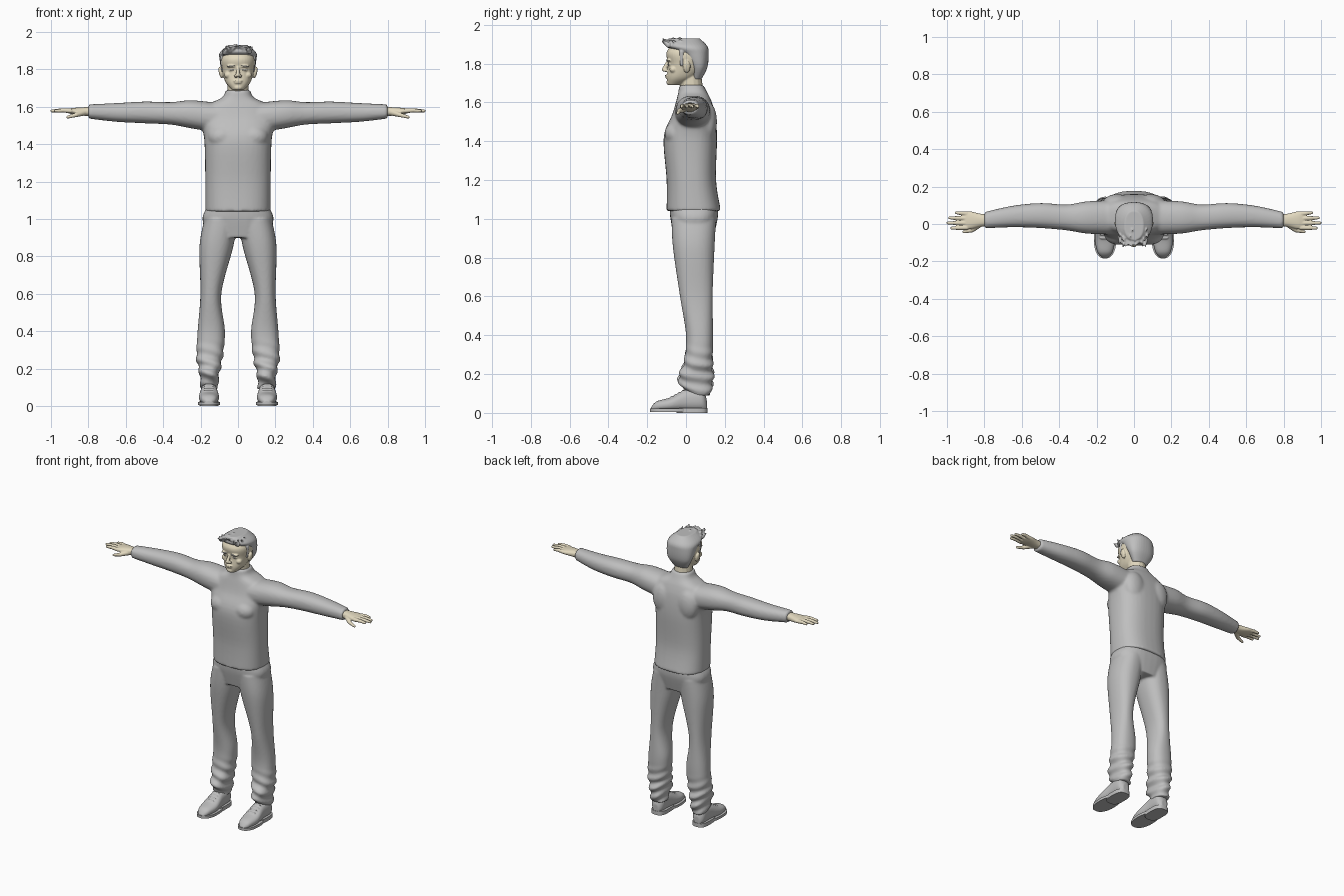
import bpy, bmesh, math, random
from mathutils import Vector, Matrix

random.seed(4)
if "Cube" in bpy.data.objects:
    bpy.data.objects.remove(bpy.data.objects["Cube"])

SIDES = {"left": 1, "right": -1}


def material(name, rgb):
    mat = bpy.data.materials.new(name)
    mat.use_nodes = True
    mat.diffuse_color = (*rgb, 1)
    mat.node_tree.nodes["Principled BSDF"].inputs["Base Color"].default_value = mat.diffuse_color
    return mat


GREY = material("cloth grey", (0.52, 0.52, 0.52))
SKIN = material("pale skin", (0.76, 0.69, 0.52))


def spline(rows, steps):
    """Smooth rows of numbers by cubic blending with finite-difference slopes."""
    rows = [Vector(row) for row in rows]
    last = len(rows) - 1
    slopes = [(rows[min(i + 1, last)] - rows[max(i - 1, 0)]) / 2 for i in range(last + 1)]
    for i in range(last):
        for step in range(steps):
            t = step / steps
            ease = t * t * (3 - 2 * t)
            yield (rows[i].lerp(rows[i + 1], ease)
                   + slopes[i] * t * (1 - t) ** 2 - slopes[i + 1] * t * t * (1 - t))
    yield rows[last]


def loft(bm, axis, rows, side=1, power=2.3, steps=6, fold=None):
    """Skin rounded sections given as (position, centre, centre, half size, half size)."""
    u, v = [k for k in range(3) if k != axis]
    count = 36
    loops = []
    for position, centre_u, centre_v, half_u, half_v in spline(rows, steps):
        loop = []
        for k in range(count):
            angle = math.tau * k / count
            grow = 1 + fold(position, angle) if fold else 1
            point = Vector()
            point[axis] = position
            for i, centre, half, wave in ((u, centre_u, half_u, math.cos(angle)),
                                          (v, centre_v, half_v, math.sin(angle))):
                point[i] = centre + half * grow * math.copysign(abs(wave) ** (2 / power), wave)
            point.x *= side
            loop.append(bm.verts.new(point))
        loops.append(loop)
    for lower, upper in zip(loops, loops[1:]):
        for k in range(count):
            bm.faces.new((lower[k], lower[k - 1], upper[k - 1], upper[k]))
    bm.faces.new(loops[0])
    bm.faces.new(loops[-1])


def column(bm, rows, power=2.3):
    """Upright centred form from rows of (height, half width, front, back)."""
    loft(bm, 2, [(z, 0, (front + back) / 2, half, (back - front) / 2)
                 for z, half, front, back in rows], power=power)


def ball(bm, centre, radii, tilt=0):
    matrix = Matrix.LocRotScale(Vector(centre), Matrix.Rotation(tilt, 3, 'Y'), Vector(radii))
    bmesh.ops.create_uvsphere(bm, u_segments=20, v_segments=12, radius=1, matrix=matrix)


def limb(bm, start, end, start_radius, end_radius):
    """Round-ended tapered rod."""
    start, end = Vector(start), Vector(end)
    span = end - start
    turn = span.to_track_quat('Z', 'Y').to_matrix().to_4x4()
    bmesh.ops.create_cone(bm, cap_ends=True, segments=14, radius1=start_radius, radius2=end_radius,
                          depth=span.length, matrix=Matrix.Translation((start + end) / 2) @ turn)
    ball(bm, start, [start_radius] * 3)
    ball(bm, end, [end_radius] * 3)


def make(name, bm, mat, voxel=0, relax=3):
    """Turn the gathered pieces into one object, blending them when a voxel size is given."""
    bmesh.ops.recalc_face_normals(bm, faces=bm.faces)
    mesh = bpy.data.meshes.new(name)
    bm.to_mesh(mesh)
    bm.free()
    mesh.materials.append(mat)
    obj = bpy.data.objects.new(name, mesh)
    bpy.context.scene.collection.objects.link(obj)
    if voxel:
        blend = obj.modifiers.new("Blend", 'REMESH')
        blend.mode = 'VOXEL'
        blend.voxel_size = voxel
        blend.use_smooth_shade = True
        smooth = obj.modifiers.new("Relax", 'SMOOTH')
        smooth.factor = 0.5
        smooth.iterations = relax
    else:
        bpy.context.view_layer.objects.active = obj
        obj.select_set(True)
        bpy.ops.object.shade_smooth_by_angle()
        obj.select_set(False)


# Sweater: torso with chest, shoulder blades and both sleeves blended together
bm = bmesh.new()
column(bm, [(1.04, .175, -.1, .18), (1.2, .175, -.1, .155), (1.42, .18, -.115, .16),
            (1.54, .2, -.07, .15), (1.61, .16, -.05, .13), (1.65, .085, -.04, .11),
            (1.69, .066, -.035, .09)], power=2.5)
for side in SIDES.values():
    sleeve = [(.1, .035, 1.54, .08), (.25, .035, 1.56, .075), (.36, .035, 1.565, .06),
              (.5, .045, 1.57, .058), (.65, .04, 1.57, .05), (.8, .02, 1.575, .038)]
    loft(bm, 0, [(x, y, z, r * 1.15, r) for x, y, z, r in sleeve], side)
    ball(bm, (side * .085, -.055, 1.44), (.075, .056, .06))
    ball(bm, (side * .09, .115, 1.5), (.075, .045, .1))
make("sweater", bm, GREY, voxel=.009, relax=5)

# Trousers: hips and legs with gathered folds near the ankles
bm = bmesh.new()
column(bm, [(.9, .16, -.06, .14), (1, .19, -.08, .163), (1.06, .168, -.085, .165)], power=2.6)
for side in SIDES.values():
    def crease(z, angle):
        gather = max(0, min(1, (.36 - z) * 8))
        return gather * .1 * math.sin(z * 95 + 2.5 * math.sin(angle + side) + side)
    loft(bm, 2, [(1, .09, .04, .09, .115), (.85, .116, .04, .09, .107), (.6, .145, .053, .056, .084),
                 (.4, .143, .07, .073, .07), (.26, .152, .063, .07, .074),
                 (.17, .153, .05, .052, .09), (.09, .153, .07, .047, .053)],
         side, steps=10, fold=crease)
make("trousers", bm, GREY, voxel=.007, relax=4)

# Shoes: rounded uppers with laces, on flat soles with a heel block
for label, side in SIDES.items():
    bm = bmesh.new()
    upper = [(-.18, .015, .03), (-.15, .04, .06), (-.08, .054, .08), (0, .046, .12),
             (.08, .043, .125), (.107, .02, .07)]
    loft(bm, 1, [(y, .155, (top + .01) / 2, half, (top - .01) / 2) for y, half, top in upper], side)
    for k in range(4):
        y, z = -.075 + .02 * k, .083 + .01 * k
        limb(bm, (side * .135, y, z), (side * .178, y, z), .005, .005)
    make(label + "_shoe", bm, GREY, voxel=.004)
    bm = bmesh.new()
    loft(bm, 2, [(z, .155, -.08, .06, .105) for z in (.005, .022)], side, steps=1)
    loft(bm, 2, [(z, .155, .03, .05, .08) for z in (0, .026)], side, power=3, steps=1)
    make(label + "_sole", bm, GREY)

# Hands: flat palm, four fingers with one knuckle each, and a lowered thumb
for label, side in SIDES.items():
    bm = bmesh.new()
    loft(bm, 0, [(.77, .02, 1.575, .03, .025), (.82, .02, 1.575, .035, .023),
                 (.88, .02, 1.577, .048, .017), (.915, .02, 1.577, .042, .009)], side)
    for k, length in enumerate((.08, .1, .09, .055)):
        y = .025 * k - .02
        root = Vector((side * .895, y, 1.578))
        tip = root + Vector((side * length, y / 10, 0))
        knuckle = root.lerp(tip, .5) + Vector((0, 0, .003))
        limb(bm, root, knuckle, .0125, .011)
        limb(bm, knuckle, tip, .011, .008)
    base, joint, tip = [(side * x, y, z) for x, y, z in
                        ((.825, 0, 1.57), (.865, -.033, 1.557), (.91, -.042, 1.545))]
    limb(bm, base, joint, .018, .012)
    limb(bm, joint, tip, .012, .008)
    make(label + "_hand", bm, SKIN, voxel=.0035, relax=2)

# Head: skull, neck, nose, lips, chin, brow, cheeks, eyelids and ears
bm = bmesh.new()
column(bm, [(1.69, .03, -.093, -.03), (1.73, .066, -.098, .05), (1.795, .086, -.092, .1),
            (1.86, .09, -.1, .105), (1.92, .05, -.05, .06)])
limb(bm, (0, .035, 1.6), (0, .02, 1.77), .06, .056)
limb(bm, (0, -.094, 1.81), (0, -.113, 1.77), .007, .012)
ball(bm, (0, -.1, 1.738), (.024, .009, .005))
ball(bm, (0, -.097, 1.729), (.02, .01, .006))
ball(bm, (0, -.088, 1.703), (.022, .013, .014))
for side in SIDES.values():
    ball(bm, (side * .011, -.105, 1.765), (.01, .012, .008))
    ball(bm, (side * .034, -.087, 1.817), (.028, .015, .008))
    ball(bm, (side * .052, -.065, 1.77), (.022, .02, .018))
    ball(bm, (side * .034, -.08, 1.797), (.016, .013, .009))
    ball(bm, (side * .092, .004, 1.784), (.011, .019, .032), side * .2)
make("head", bm, SKIN, voxel=.004)

# Eyes and eyebrows
bm = bmesh.new()
for side in SIDES.values():
    ball(bm, (side * .034, -.088, 1.797), (.011, .0065, .0035))
    ball(bm, (side * .036, -.094, 1.818), (.022, .01, .0035), side * .12)
make("eyes_and_brows", bm, GREY)

# Hair: cap down to the nape, sideburns and short tufts swept forward
bm = bmesh.new()
column(bm, [(1.72, .05, .03, .08), (1.78, .085, .02, .11), (1.85, .098, -.03, .117),
            (1.89, .097, -.1, .11), (1.93, .05, -.085, .07)])
for side in SIDES.values():
    limb(bm, (side * .082, -.022, 1.86), (side * .081, -.022, 1.795), .014, .009)
for tuft in range(34):
    x, y = random.uniform(-.075, .075), random.uniform(-.1, 0)
    root = Vector((x, y, 1.91 - 4 * x * x))
    sweep = Vector((random.uniform(-.02, .02), -.03, random.uniform(.01, .03)))
    limb(bm, root, root + sweep, .014, .003)
make("hair", bm, GREY, voxel=.004, relax=2)
